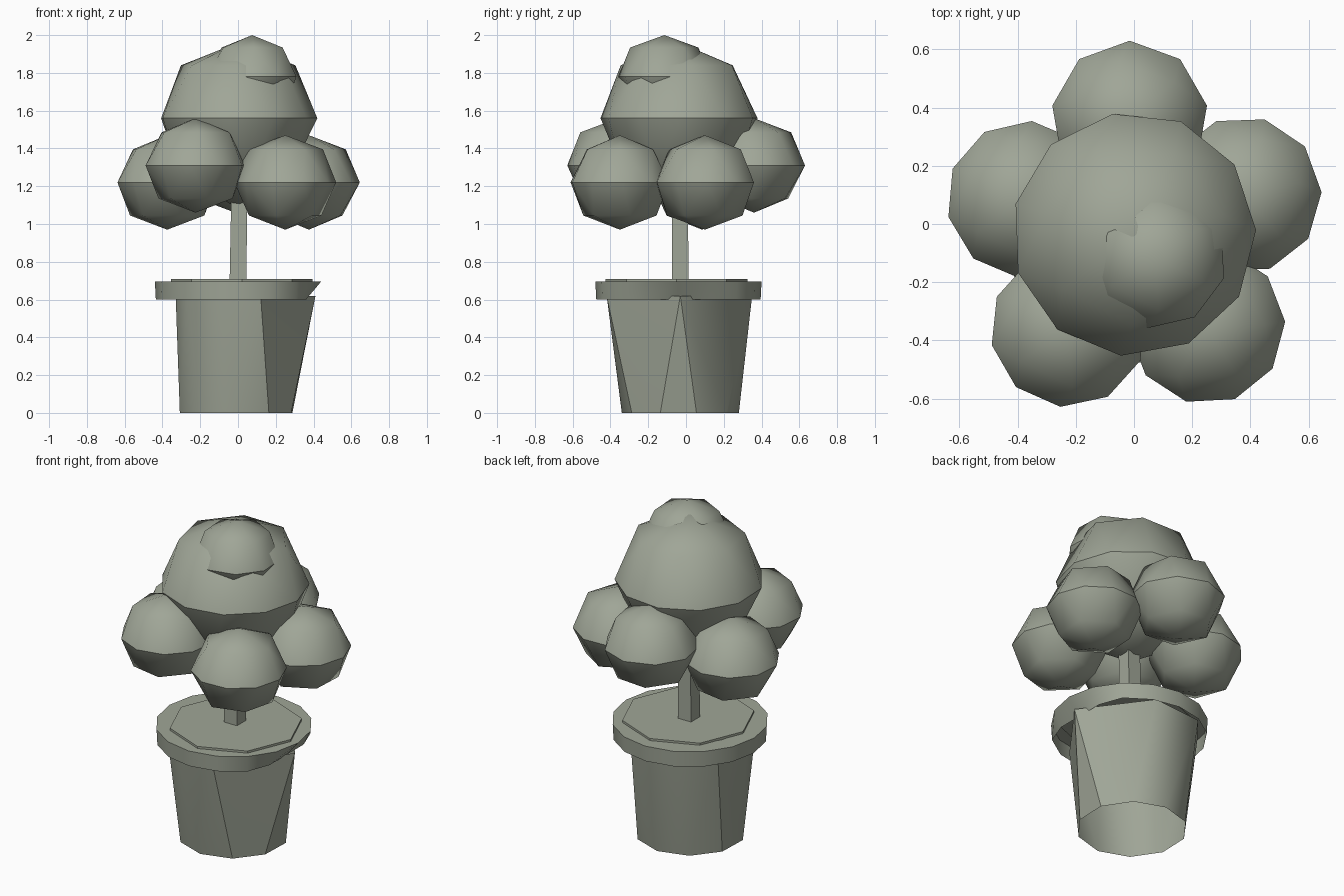
import bpy
import bmesh
from math import sin, cos, radians

cube = bpy.data.objects.get("Cube")
if cube:
    bpy.data.objects.remove(cube, do_unlink=True)

# One flat colour for the whole model
clay = bpy.data.materials.new("grey_green")
clay.use_nodes = True
color = (0.35, 0.38, 0.31, 1)
clay.diffuse_color = color
clay.node_tree.nodes["Principled BSDF"].inputs["Base Color"].default_value = color


def finish(name, bm, angle=None):
    for f in bm.faces:
        f.smooth = True
    mesh = bpy.data.meshes.new(name)
    bm.to_mesh(mesh)
    bm.free()
    mesh.materials.append(clay)
    obj = bpy.data.objects.new(name, mesh)
    bpy.context.collection.objects.link(obj)
    if angle:
        bpy.ops.object.select_all(action="DESELECT")
        bpy.context.view_layer.objects.active = obj
        obj.select_set(True)
        bpy.ops.object.shade_smooth_by_angle(angle=radians(angle))


def ring(n, r, cx, cy, z, turn=0):
    """Regular polygon outline with its first corner at the turn angle."""
    return [[cx + r * cos(radians(turn + 360 * i / n)),
             cy + r * sin(radians(turn + 360 * i / n)), z] for i in range(n)]


def hull(points):
    """Faceted skin stretched around a set of points."""
    bm = bmesh.new()
    verts = [bm.verts.new(p) for p in points]
    bmesh.ops.convex_hull(bm, input=verts)
    bmesh.ops.recalc_face_normals(bm, faces=bm.faces)
    return bm


def loft(name, rings, angle, capped=True):
    """Skin through outlines of equal corner count."""
    bm = bmesh.new()
    loops = [[bm.verts.new(p) for p in r] for r in rings]
    n = len(loops[0])
    for a, b in zip(loops, loops[1:]):
        for i in range(n):
            bm.faces.new((a[i], a[(i + 1) % n], b[(i + 1) % n], b[i]))
    if capped:
        bm.faces.new(loops[0][::-1])
        bm.faces.new(loops[-1])
    finish(name, bm, angle)


def foliage(name, x, y, z, r, height, turn, sides=10, few=6, drop=None):
    """Faceted leaf ball with a crisp edge around its middle."""
    drop = drop or height
    points = ring(sides, r, x, y, z, turn)
    points += ring(few, r * 0.74, x, y, z + height * 0.7, turn + 10)
    points += ring(few, r * 0.74, x, y, z - height * 0.7, turn + 25)
    points += [(x, y, z + height), (x, y, z - drop)]
    bm = hull(points)
    for e in bm.edges:
        e.smooth = any(abs(v.co.z - z) > 0.01 for v in e.verts)
    finish(name, bm)


# Pot wall, open at both ends, with broad flat panels on one side
pot_top = [(0.41, -0.03), (0.13, 0.35), (-0.2, 0.32), (-0.33, 0.16),
           (-0.33, -0.12), (-0.27, -0.3), (-0.1, -0.41), (0.12, -0.42)]
pot = hull([(x, y, 0.62) for x, y in pot_top] + ring(10, 0.31, -0.01, -0.03, 0, 16))
caps = [f for f in pot.faces if abs(f.normal.z) > 0.9]
bmesh.ops.delete(pot, geom=caps, context="FACES")
finish("pot", pot, 35)

# Rim band with a flat lip, its lower edge cut short on one side
rim_low = ring(16, 0.435, 0, -0.04, 0.6)
for p in rim_low:
    p[0] = min(p[0], 0.36)
loft("pot_rim", [rim_low, ring(16, 0.44, 0, -0.04, 0.695),
                 ring(16, 0.33, 0, -0.04, 0.695)], 35, capped=False)

# Soil and trunk
loft("soil", [ring(8, 0.375, 0.02, -0.05, z) for z in (0.69, 0.708)], 35)
loft("trunk", [ring(4, 0.063, 0, -0.03, 0.69, 45),
               ring(4, 0.058, 0.01, -0.035, 1.4, 45)], 35)

# Ring of five leaf balls under the crown
for name, x, y, z, turn, sides in (
        ("foliage_back", -0.015, 0.36, 1.31, 90, 9),
        ("foliage_left", 0.375, 0.1, 1.22, 2, 10),
        ("foliage_right", -0.375, 0.085, 1.22, 85, 10),
        ("foliage_front_right", -0.225, -0.36, 1.31, 264, 10),
        ("foliage_front_left", 0.25, -0.35, 1.22, 291, 10)):
    foliage(name, x, y, z, 0.27, 0.25, turn, sides)

# Large crown and the small tuft on top
foliage("crown", 0, -0.035, 1.56, 0.42, 0.4, 2, sides=11, few=7, drop=0.48)
foliage("crown_tuft", 0.075, -0.115, 1.78, 0.245, 0.22, 23, sides=9)
